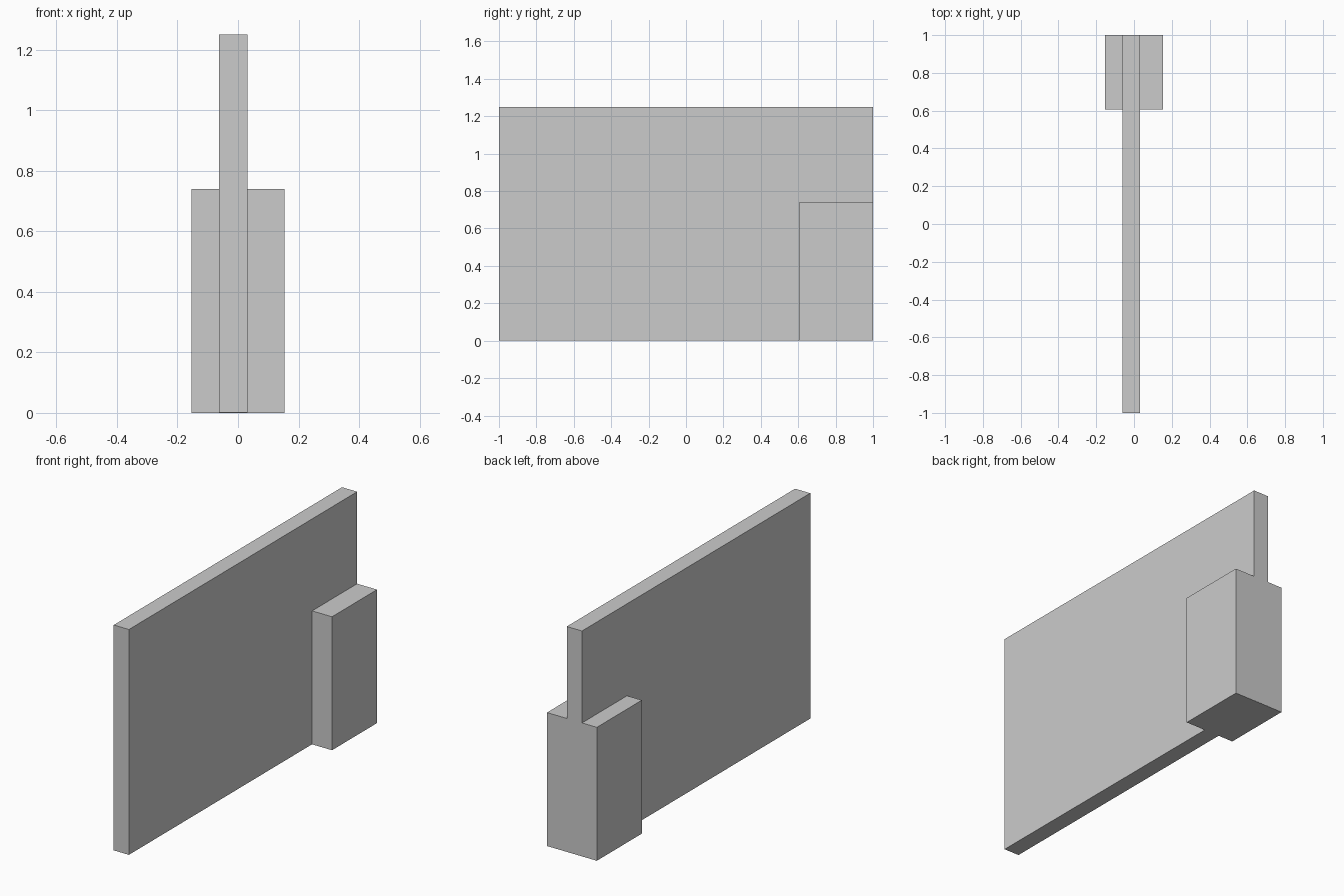
import bpy

if "Cube" in bpy.data.objects:
    bpy.data.objects.remove(bpy.data.objects["Cube"])


def box(name, x, y, z, material=None):
    """Add a box spanning the given (min, max) ranges."""
    spans = (x, y, z)
    bpy.ops.mesh.primitive_cube_add(size=1, location=[(a + b) / 2 for a, b in spans])
    obj = bpy.context.object
    obj.name = name
    obj.scale = [b - a for a, b in spans]
    bpy.ops.object.transform_apply(location=False, rotation=False, scale=True)
    if material:
        obj.data.materials.append(material)
    return obj


# Slightly darker grey of the tall panel
dark_grey = bpy.data.materials.new("dark_grey")
dark_grey.diffuse_color = (0.58, 0.58, 0.58, 1)
dark_grey.use_nodes = True
dark_grey.node_tree.nodes["Principled BSDF"].inputs["Base Color"].default_value = dark_grey.diffuse_color

# Tall thin panel, a hair proud of the post at the back
box("wall_panel", (-0.062, 0.031), (-1.0, 1.0), (0.0005, 1.25), dark_grey)

# Short thick post wrapping the rear end of the panel
box("end_post", (-0.153, 0.153), (0.605, 0.9995), (0.0, 0.74))
